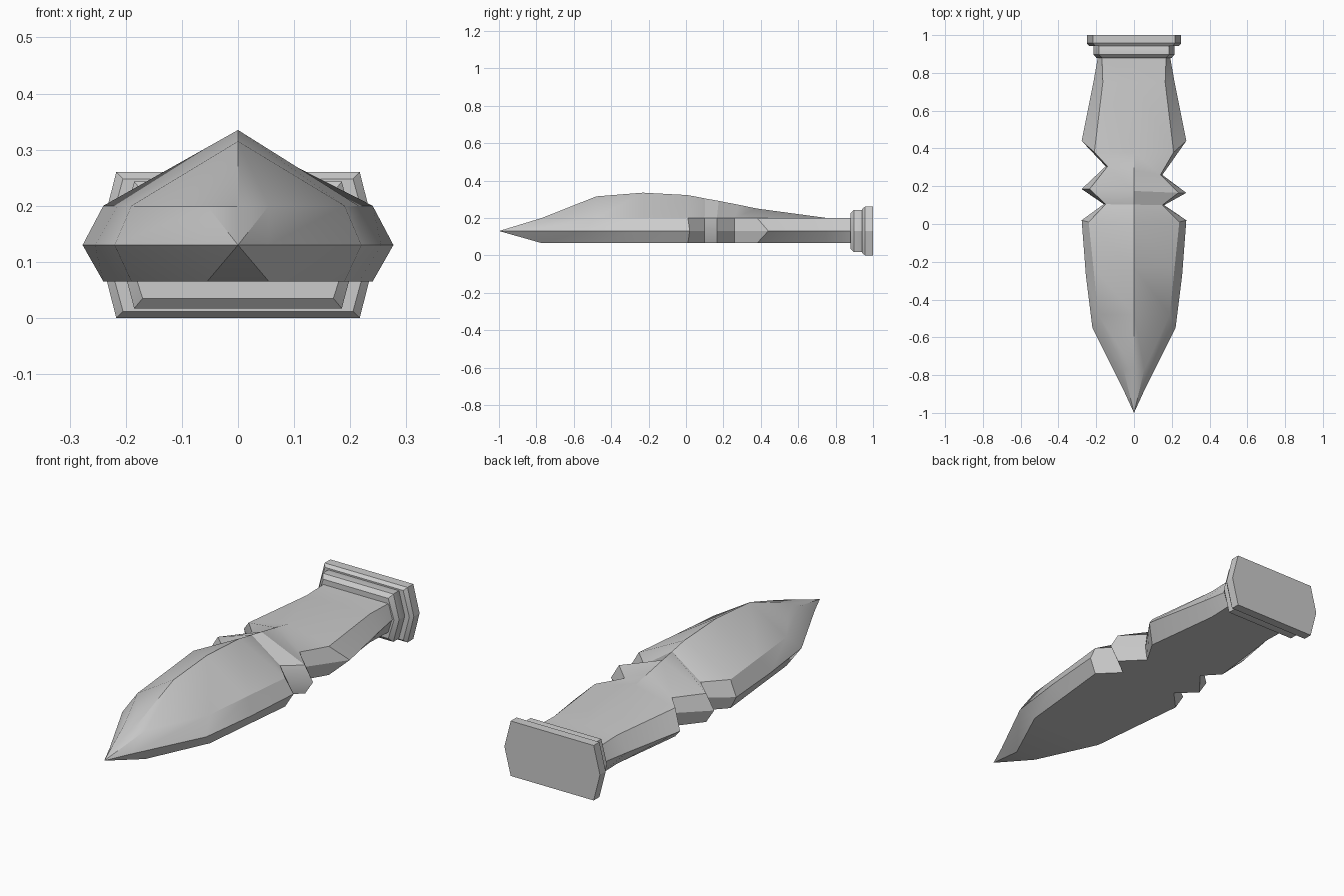
import bpy
import bmesh
import math

if "Cube" in bpy.data.objects:
    bpy.data.objects.remove(bpy.data.objects["Cube"])


def loft(name, rings, tip=None):
    """Skin equal-length point rings, capping the back and an optional front tip."""
    bm = bmesh.new()
    vr = [[bm.verts.new(p) for p in ring] for ring in rings]
    n = len(vr[0])
    for a, b in zip(vr, vr[1:]):
        for i in range(n):
            j = (i + 1) % n
            bm.faces.new((a[i], a[j], b[j], b[i]))
    bm.faces.new(vr[-1])
    if tip:
        t = bm.verts.new(tip)
        for i in range(n):
            bm.faces.new((t, vr[0][(i + 1) % n], vr[0][i]))
    else:
        bm.faces.new(vr[0][::-1])
    bmesh.ops.recalc_face_normals(bm, faces=bm.faces[:])
    mesh = bpy.data.meshes.new(name)
    bm.to_mesh(mesh)
    bm.free()
    ob = bpy.data.objects.new(name, mesh)
    bpy.context.collection.objects.link(ob)
    bpy.ops.object.select_all(action='DESELECT')
    ob.select_set(True)
    bpy.context.view_layer.objects.active = ob
    bpy.ops.object.shade_smooth_by_angle(angle=math.radians(25))
    return ob


# Blade: edge y, edge half-width, face y, face half-width, ridge height, left-side y shift
BOTTOM, MID, TOP = 0.065, 0.13, 0.2
stations = [
    (-0.88, 0.055, -0.77, 0.055, 0.20, 0),
    (-0.55, 0.22, -0.48, 0.19, 0.315, 0),
    (-0.27, 0.255, -0.23, 0.215, 0.335, 0),
    (0.02, 0.277, 0.01, 0.24, 0.322, 0),
    (0.10, 0.16, 0.10, 0.15, 0.304, 0.005),
    (0.165, 0.277, 0.165, 0.235, 0.291, 0.02),
    (0.26, 0.15, 0.26, 0.14, 0.270, 0.045),
    (0.44, 0.277, 0.38, 0.21, 0.25, 0),
    (0.75, 0.215, 0.75, 0.165, 0.20, 0),
    (0.89, 0.19, 0.89, 0.17, 0.20, 0),
]
rings = []
for ye, we, yf, wf, ridge, shift in stations:
    rings.append([
        (wf, yf, BOTTOM), (we, ye, MID), (wf, yf, TOP),
        (0, yf + shift / 2, ridge),
        (-wf, yf + shift, TOP), (-we, ye + shift, MID), (-wf, yf + shift, BOTTOM),
    ])
loft("notched_blade", rings, tip=(0, -1, MID))


# Hexagonal collar and end plate
def hex_ring(y, flat, point, half):
    return [(flat, y, MID - half), (point, y, MID), (flat, y, MID + half),
            (-flat, y, MID + half), (-point, y, MID), (-flat, y, MID - half)]


loft("collar", [hex_ring(0.88, 0.17, 0.2, 0.095), hex_ring(0.897, 0.185, 0.215, 0.113),
                hex_ring(0.937, 0.185, 0.215, 0.113), hex_ring(0.95, 0.18, 0.21, 0.108)])
loft("end_plate", [hex_ring(0.942, 0.205, 0.237, 0.118), hex_ring(0.957, 0.217, 0.25, 0.13),
                   hex_ring(1.0, 0.217, 0.25, 0.13)])
